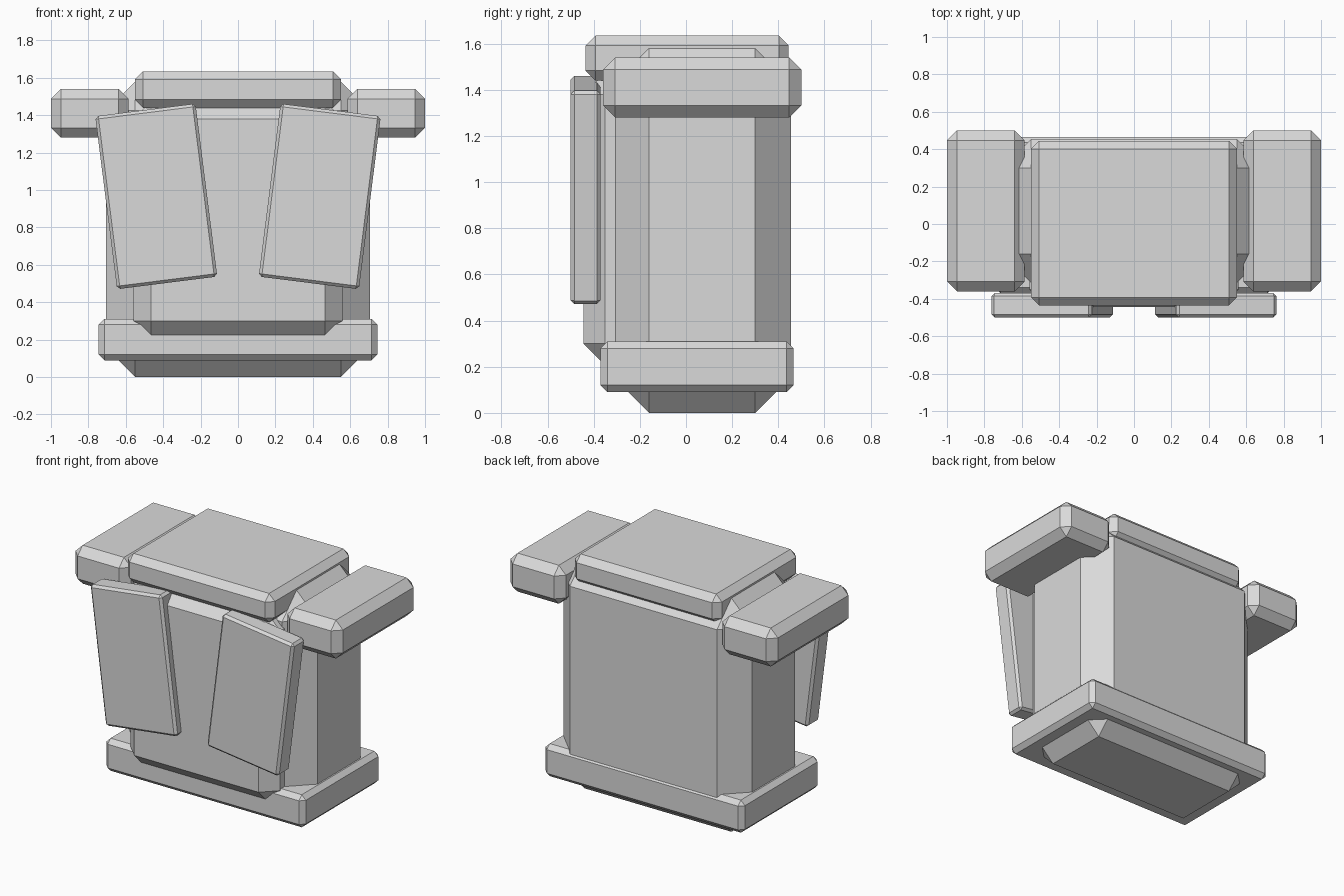
import bpy
import math

default = bpy.data.objects.get("Cube")
if default:
    bpy.data.objects.remove(default, do_unlink=True)

# Single plain grey for every part
grey = bpy.data.materials.new("light_grey")
grey.use_nodes = True
colour = (0.7, 0.7, 0.7, 1.0)
grey.diffuse_color = colour
grey.node_tree.nodes["Principled BSDF"].inputs["Base Color"].default_value = colour


def chamfered_box(name, x, y, z, chamfer, tilt=0.0):
    """Box spanning the (min, max) ranges, with flat chamfered edges."""
    centre = [(lo + hi) / 2 for lo, hi in (x, y, z)]
    bpy.ops.mesh.primitive_cube_add(size=1, location=centre)
    box = bpy.context.object
    box.name = name
    box.scale = [hi - lo for lo, hi in (x, y, z)]
    bpy.ops.object.transform_apply(location=False, rotation=False, scale=True)
    box.rotation_euler.y = tilt
    bevel = box.modifiers.new("chamfer", 'BEVEL')
    bevel.width = chamfer
    bevel.segments = 1
    bevel.limit_method = 'NONE'
    box.data.materials.append(grey)
    return box


# Torso, with a belt band round its foot and a plate on its chest
chamfered_box("torso", (-0.705, 0.705), (-0.315, 0.455), (0, 1.58), 0.155)
chamfered_box("belt", (-0.745, 0.745), (-0.37, 0.465), (0.09, 0.31), 0.03)
chamfered_box("chest_plate", (-0.56, 0.56), (-0.445, -0.2), (0.205, 1.475), 0.095)

# Collar slab on top
chamfered_box("collar_slab", (-0.55, 0.55), (-0.435, 0.445), (1.44, 1.635), 0.043)

# Shoulder pads and tilted front flaps, one of each per side
for side, s in (("left", 1), ("right", -1)):
    pad_x = sorted((0.585 * s, 1.0 * s))
    chamfered_box(side + "_shoulder_pad", pad_x, (-0.36, 0.5), (1.28, 1.54), 0.053)
    flap_x = sorted((0.167 * s, 0.707 * s))
    chamfered_box(side + "_front_flap", flap_x, (-0.5, -0.37), (0.5, 1.432),
                  0.016, tilt=math.radians(7.2) * s)
